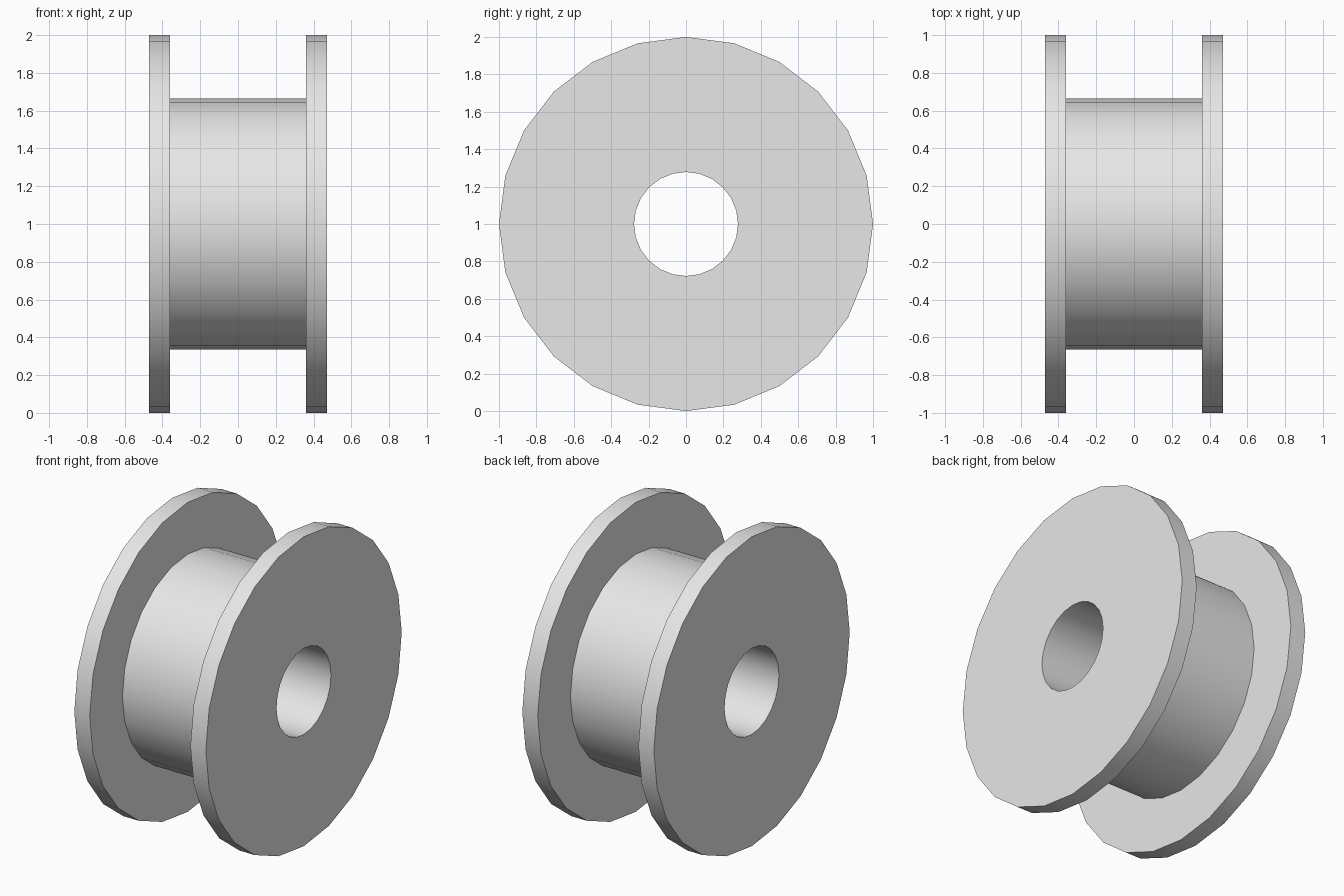
import bpy
import bmesh
import math

cube = bpy.data.objects.get("Cube")
if cube:
    bpy.data.objects.remove(cube, do_unlink=True)

SIDES = 24
RIM, HUB, BORE = 1.0, 0.665, 0.278   # radii
INNER, OUTER = 0.36, 0.47            # flange faces along x

# Plain grey material
grey = bpy.data.materials.new("plain grey")
grey.use_nodes = True
grey.diffuse_color = (0.8, 0.8, 0.8, 1)
grey.node_tree.nodes["Principled BSDF"].inputs["Base Color"].default_value = (0.8, 0.8, 0.8, 1)

# Closed half-section (x, radius): flange, hub, flange, then back through the bore
half = [(OUTER, BORE), (OUTER, RIM), (INNER, RIM), (INNER, HUB)]
profile = half + [(-x, r) for x, r in reversed(half)]

# Sweep the section around the x axis
bm = bmesh.new()
rings = []
for i in range(SIDES):
    a = 2 * math.pi * i / SIDES
    rings.append([bm.verts.new((x, r * math.cos(a), r * math.sin(a) + RIM)) for x, r in profile])
for i in range(SIDES):
    a, b = rings[i], rings[(i + 1) % SIDES]
    for j in range(len(profile)):
        k = (j + 1) % len(profile)
        bm.faces.new((a[j], a[k], b[k], b[j]))
bmesh.ops.recalc_face_normals(bm, faces=bm.faces)

mesh = bpy.data.meshes.new("spool")
bm.to_mesh(mesh)
bm.free()
mesh.materials.append(grey)
spool = bpy.data.objects.new("spool", mesh)
bpy.context.collection.objects.link(spool)

# Smooth round walls, crisp flange edges
bpy.ops.object.select_all(action="DESELECT")
spool.select_set(True)
bpy.context.view_layer.objects.active = spool
bpy.ops.object.shade_smooth_by_angle(angle=math.radians(30))
